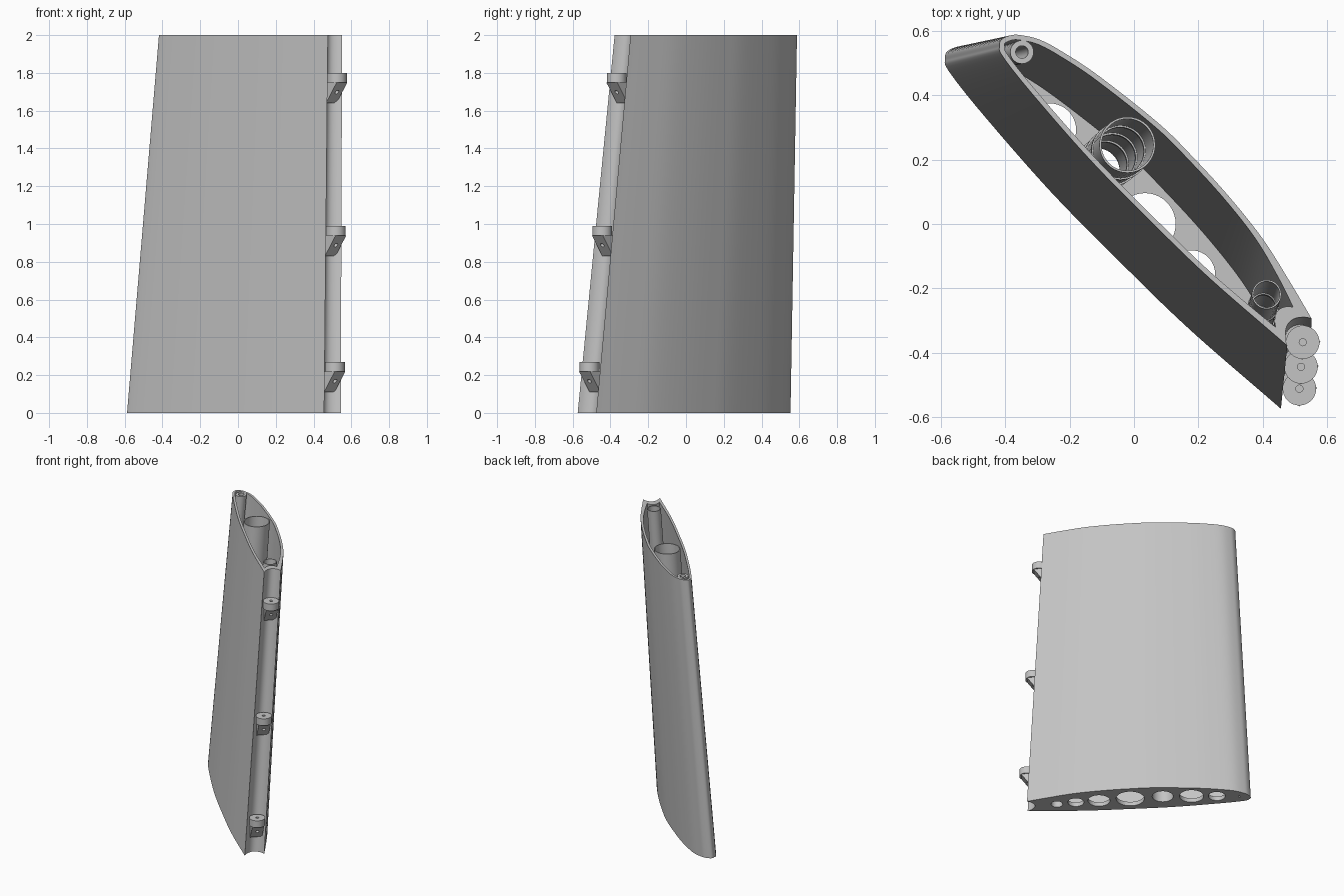
import bpy, bmesh, math
from mathutils import Vector

if "Cube" in bpy.data.objects:
    bpy.data.objects.remove(bpy.data.objects["Cube"], do_unlink=True)

HEIGHT = 2.0
ALONG = Vector((0.713, -0.70))     # chord direction, nose to tail
ACROSS = Vector((0.70, 0.713))     # towards the cambered side

grey = bpy.data.materials.new("light_grey")
grey.use_nodes = True
grey.diffuse_color = (0.55, 0.55, 0.55, 1)
grey.node_tree.nodes["Principled BSDF"].inputs["Base Color"].default_value = (0.55, 0.55, 0.55, 1)


def place(p, z):
    """Chord coordinates (fractions of the chord) to a point at height z."""
    t = z / HEIGHT
    nose = Vector((-0.58, 0.535)).lerp(Vector((-0.412, 0.572)), t)
    chord = 1.517 + (1.30 - 1.517) * t
    q = nose + (ALONG * p[0] + ACROSS * p[1]) * chord
    return Vector((q.x, q.y, z))


def finish(name, bm, angle=35):
    bmesh.ops.recalc_face_normals(bm, faces=bm.faces)
    mesh = bpy.data.meshes.new(name)
    bm.to_mesh(mesh)
    bm.free()
    mesh.materials.append(grey)
    obj = bpy.data.objects.new(name, mesh)
    bpy.context.collection.objects.link(obj)
    bpy.ops.object.select_all(action='DESELECT')
    obj.select_set(True)
    bpy.context.view_layer.objects.active = obj
    bpy.ops.object.shade_smooth_by_angle(angle=math.radians(angle))
    return obj


def hollow(name, out_low, out_high, in_low, in_high):
    """Open-ended shell lofted between four matching loops."""
    bm = bmesh.new()
    rings = [[bm.verts.new(p) for p in loop] for loop in (out_low, out_high, in_high, in_low)]
    n = len(out_low)
    for k in range(4):
        a, b = rings[k], rings[(k + 1) % 4]
        for i in range(n):
            j = (i + 1) % n
            bm.faces.new((a[i], a[j], b[j], b[i]))
    return finish(name, bm)


def circle(center, r, n=40):
    return [Vector((center[0] + r * math.cos(2 * math.pi * i / n),
                    center[1] + r * math.sin(2 * math.pi * i / n))) for i in range(n)]


def spline(pts, steps=6):
    pts = [Vector(p) for p in pts]
    ext = [2 * pts[0] - pts[1]] + pts + [2 * pts[-1] - pts[-2]]
    out = []
    for a, b, c, d in zip(ext, ext[1:], ext[2:], ext[3:]):
        for k in range(steps):
            t = k / steps
            out.append(0.5 * (2 * b + (c - a) * t + (2 * a - 5 * b + 4 * c - d) * t * t
                              + (3 * b - a - 3 * c + d) * t ** 3))
    return out + [pts[-1]]


def cove(start, end, depth, n=14):
    """Hollow arc across the tail, without its end points."""
    return [start.lerp(end, i / n) - Vector((depth * math.sin(math.pi * i / n) ** 0.75, 0))
            for i in range(1, n)]


# Airfoil outline, from the cambered tail edge round the nose to the flat tail edge
curve = spline([(.996, .044), (.897, .0705), (.78, .098), (.655, .1135), (.53, .1205),
                (.41, .121), (.23, .102), (.13, .083), (.067, .065), (.025, .040),
                (.008, .022), (0, 0), (.008, -.014), (.03, -.026), (.138, -.040),
                (.35, -.056), (.556, -.0595), (.755, -.058), (1, -.043)])
outer = curve + cove(curve[-1], curve[0], 0.034)

inset = []
for i, p in enumerate(curve):
    t = (curve[min(i + 1, len(curve) - 1)] - curve[max(i - 1, 0)]).normalized()
    q = p + Vector((-t.y, t.x)) * 0.012
    inset.append(Vector((q.x - 0.05 * q.x ** 6, q.y)))
inner = inset + cove(inset[-1], inset[0], 0.022)


def at(loop, z):
    return [place(p, z) for p in loop]


hollow("wing_skin", at(outer, 0), at(outer, HEIGHT), at(inner, 0), at(inner, HEIGHT))

# End rib with a row of lightening holes
holes = [(.865, .008, .027), (.78, .018, .036), (.676, .025, .049), (.536, .032, .063),
         (.39, .040, .048), (.262, .033, .054), (.15, .024, .038), (.05, .012, .009)]
bm = bmesh.new()
for loop in [inner] + [circle(h, h[2]) for h in holes]:
    verts = [bm.verts.new(place(p, 0)) for p in loop]
    for a, b in zip(verts, verts[1:] + verts[:1]):
        bm.edges.new((a, b))
bmesh.ops.triangle_fill(bm, edges=bm.edges[:], use_beauty=True)
top = bmesh.ops.extrude_face_region(bm, geom=bm.faces[:])["geom"]
bmesh.ops.translate(bm, vec=(0, 0, 0.03), verts=[v for v in top if isinstance(v, bmesh.types.BMVert)])
finish("end_rib", bm)


# Spar tubes and nose rod, tapering down the span
def tube(name, low, high, r_low, r_high, wall, z0=0.0, z1=HEIGHT):
    def ring(z, grow):
        t = z / HEIGHT
        c = Vector(low).lerp(Vector(high), t)
        return at(circle(c, r_low + (r_high - r_low) * t + grow), z)
    return hollow(name, ring(z0, 0), ring(z1, 0), ring(z0, -wall), ring(z1, -wall))


main = ((.39, .040), (.391, .032))
rear = ((.865, .008), (.879, .010))
tube("main_spar", *main, .052, .067, .005)
tube("rear_spar", *rear, .030, .035, .004)
tube("nose_rod", (.05, .012), (.056, .0136), .018, .028, .013)
for k, z in enumerate((0.5, 1.0, 1.5)):
    tube(f"main_collar_{k + 1}", *main, .055, .070, .012, z, z + 0.04)
    tube(f"rear_collar_{k + 1}", *rear, .032, .037, .009, z, z + 0.04)

# Hinge brackets in the tail cove
d3, u3 = ALONG.to_3d().normalized(), ACROSS.to_3d().normalized()


def hinge(label, z_top):
    root = place((.998, 0), z_top)
    hub = root + d3 * 0.017
    under = z_top - 0.05

    def disc(r, z):
        return [Vector((p.x, p.y, z)) for p in circle(hub, r, 32)]
    hollow(f"{label}_hinge_disc", disc(.052, under), disc(.052, z_top),
           disc(.011, under), disc(.011, z_top))

    # Sloped gusset below the disc
    profile = [(-.05, under), (.055, under), (-.025, z_top - .16), (-.05, z_top - .16)]
    bm = bmesh.new()
    sides = []
    for w in (-.04, .04):
        sides.append([bm.verts.new(Vector((root.x, root.y, z)) + d3 * s + u3 * w) for s, z in profile])
        bm.faces.new(sides[-1])
    for i in range(4):
        j = (i + 1) % 4
        bm.faces.new((sides[0][i], sides[0][j], sides[1][j], sides[1][i]))
    gusset = finish(f"{label}_hinge_gusset", bm)

    # Bolt hole square to the slope
    slope = (d3 * 0.11 - Vector((0, 0, 0.08))).normalized()
    mid = Vector((root.x, root.y, z_top - .10)) + d3 * 0.015
    bpy.ops.mesh.primitive_cylinder_add(vertices=24, radius=.012, depth=.07, location=mid,
                                        rotation=slope.to_track_quat('Z', 'Y').to_euler())
    cutter = bpy.context.object
    cutter.hide_render = True
    mod = gusset.modifiers.new("bolt_hole", 'BOOLEAN')
    mod.operation, mod.object = 'DIFFERENCE', cutter
    bpy.context.view_layer.objects.active = gusset
    bpy.ops.object.modifier_apply(modifier=mod.name)
    bpy.data.objects.remove(cutter, do_unlink=True)


for label, z in (("lower", 0.27), ("middle", 0.99), ("upper", 1.80)):
    hinge(label, z)
